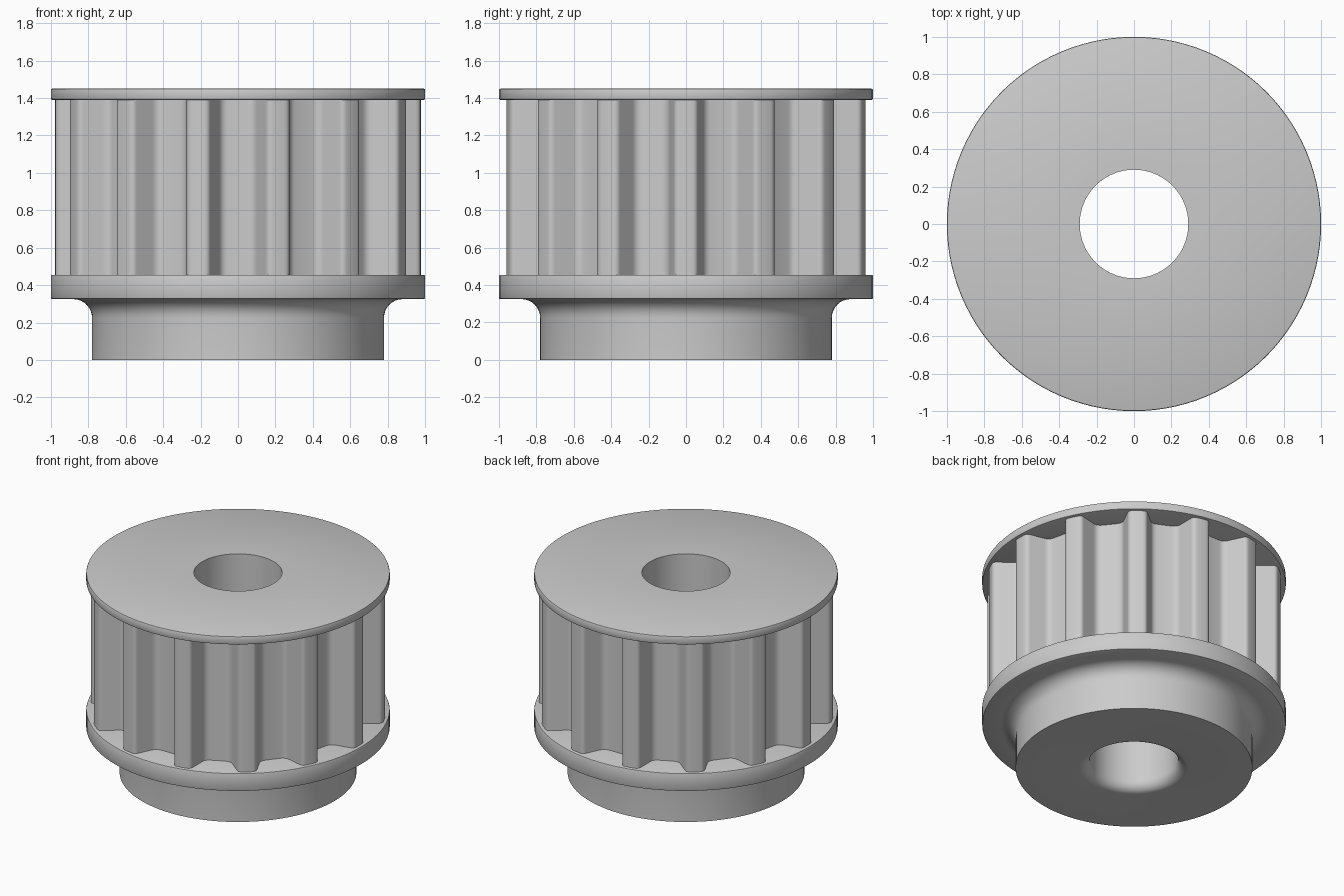
import bpy, bmesh, math
from mathutils import Vector

cube = bpy.data.objects.get("Cube")
if cube:
    bpy.data.objects.remove(cube, do_unlink=True)

TEETH = 14
BORE = 0.29
TIP, ROOT = 0.977, 0.81
FLANGE_LOW, FLANGE_TOP, TOP_LOW, TOP = 0.325, 0.455, 1.39, 1.45

steel = bpy.data.materials.new("steel grey")
steel.use_nodes = True
GREY = (0.6, 0.6, 0.6, 1)
steel.diffuse_color = GREY
steel.node_tree.nodes["Principled BSDF"].inputs["Base Color"].default_value = GREY


def finish(bm, name):
    bmesh.ops.recalc_face_normals(bm, faces=bm.faces)
    mesh = bpy.data.meshes.new(name)
    bm.to_mesh(mesh)
    bm.free()
    mesh.materials.append(steel)
    obj = bpy.data.objects.new(name, mesh)
    bpy.context.collection.objects.link(obj)
    bpy.ops.object.select_all(action='DESELECT')
    obj.select_set(True)
    bpy.context.view_layer.objects.active = obj
    bpy.ops.object.shade_smooth_by_angle(angle=math.radians(30))
    return obj


def join_rings(bm, rings):
    """Skin a closed loop of rings with quads."""
    for a, b in zip(rings, rings[1:] + rings[:1]):
        for i in range(len(a)):
            j = (i + 1) % len(a)
            bm.faces.new((a[i], a[j], b[j], b[i]))


def lathe(name, profile, steps=112):
    bm = bmesh.new()
    turns = [2 * math.pi * i / steps for i in range(steps)]
    join_rings(bm, [[bm.verts.new((r * math.cos(t), r * math.sin(t), z)) for t in turns]
                    for r, z in profile])
    return finish(bm, name)


def arc(cx, cz, radius, start, end, steps=8):
    angles = [math.radians(start + (end - start) * i / steps) for i in range(steps + 1)]
    return [(cx + radius * math.cos(a), cz + radius * math.sin(a)) for a in angles]


def rounded(before, corner, after, size, steps=5):
    """Replace a corner with a short curve."""
    p = corner + (before - corner).normalized() * size
    q = corner + (after - corner).normalized() * size
    ts = [i / steps for i in range(steps + 1)]
    return [p * (1 - t) ** 2 + corner * 2 * t * (1 - t) + q * t * t for t in ts]


# Hub and lower flange in one turned piece, with rounded bore mouth and neck
BEVEL = 0.008
hub = [(BORE, FLANGE_TOP)]
hub += arc(BORE + 0.07, 0.07, 0.07, 180, 270)
hub += [(0.78, 0)]
hub += arc(0.88, FLANGE_LOW - 0.1, 0.1, 180, 90)
hub += arc(1 - BEVEL, FLANGE_LOW + BEVEL, BEVEL, -90, 0, 2)
hub += arc(1 - BEVEL, FLANGE_TOP - BEVEL, BEVEL, 0, 90, 2)
lathe("hub_and_lower_flange", hub)

# Upper flange
cap = [(BORE, TOP), (BORE, TOP_LOW)]
cap += arc(1 - BEVEL, TOP_LOW + BEVEL, BEVEL, -90, 0, 2)
cap += arc(1 - BEVEL, TOP - BEVEL, BEVEL, 0, 90, 2)
lathe("upper_flange", cap)

# Toothed drum: half a tooth, mirrored, then repeated round the axis
pitch = 2 * math.pi / TEETH
valley = Vector((ROOT * math.cos(pitch / 2), ROOT * math.sin(pitch / 2)))
base = Vector((ROOT, 0.096))
tip = Vector((TIP - 0.002, 0.06))
crest = Vector((TIP, 0))
half = rounded(crest, tip, base, 0.027) + rounded(tip, base, valley, 0.035)
tooth = [Vector((p.x, -p.y)) for p in reversed(half)] + [crest] + half + [valley]

outline = []
for k in range(TEETH):
    for p in tooth:
        angle = math.atan2(p.y, p.x) + k * pitch
        outline.append((p.length, angle))

bm = bmesh.new()
rings = []
for inner, z in ((False, FLANGE_TOP), (False, TOP_LOW), (True, TOP_LOW), (True, FLANGE_TOP)):
    rings.append([bm.verts.new(((BORE if inner else r) * math.cos(a),
                                (BORE if inner else r) * math.sin(a), z))
                  for r, a in outline])
join_rings(bm, rings)
finish(bm, "toothed_drum")
